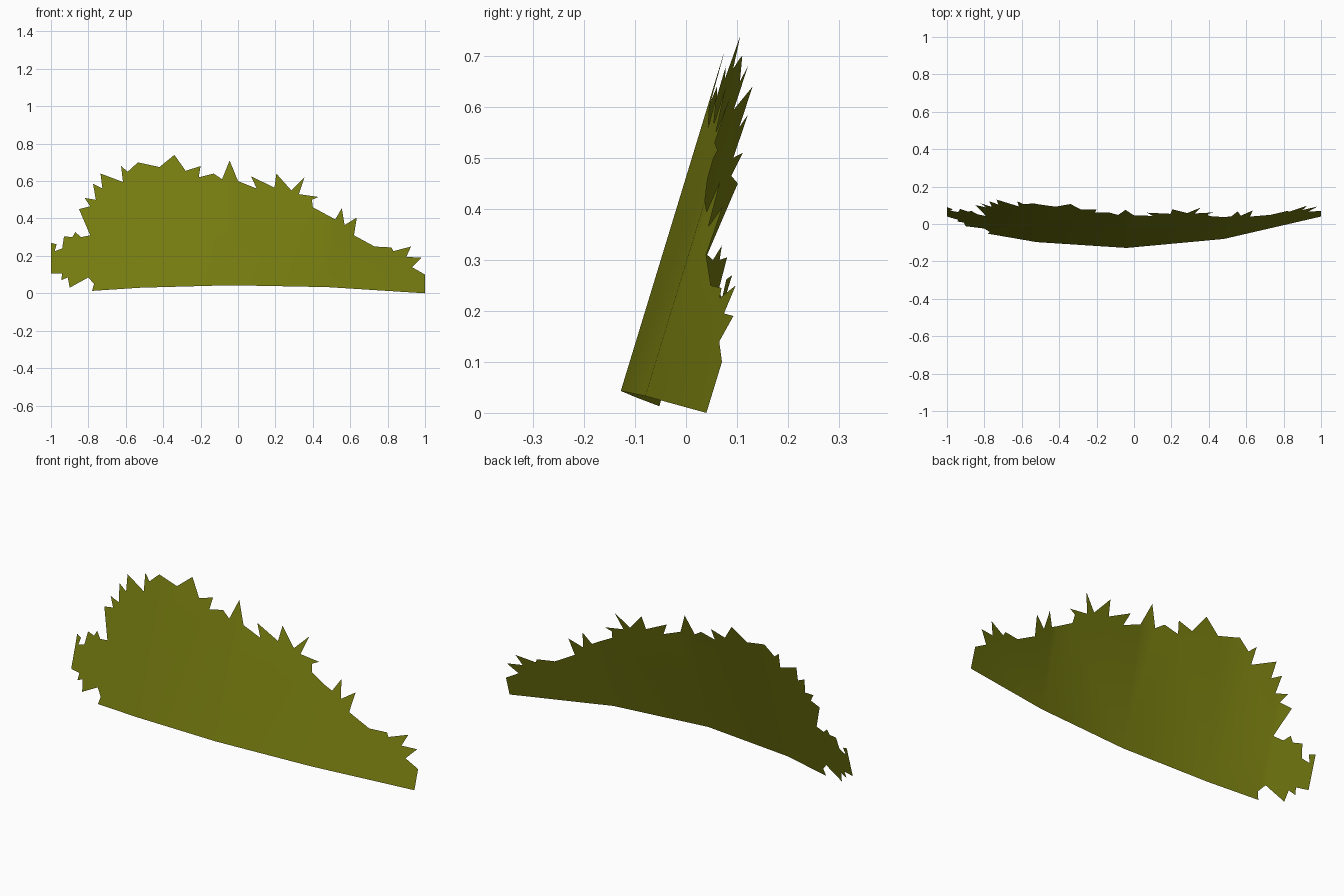
import bpy, bmesh

# Ragged leaf outline seen from the front: (x, z), clockwise from bottom left
OUTLINE = [
    (-.78, .013), (-.77, .05), (-.80, .085), (-.90, .03), (-.91, .085),
    (-.945, .07), (-.94, .105), (-1, .105), (-1, .27), (-.97, .262),
    (-.98, .225), (-.94, .24), (-.93, .305), (-.885, .30), (-.87, .328),
    (-.84, .30), (-.79, .31), (-.85, .45), (-.79, .465), (-.82, .51),
    (-.76, .50), (-.775, .585), (-.725, .56), (-.735, .64), (-.615, .595),
    (-.625, .68), (-.59, .65), (-.535, .70), (-.42, .675), (-.34, .74),
    (-.28, .655), (-.20, .68), (-.21, .62), (-.13, .64), (-.085, .61),
    (-.045, .71), (0, .60), (.10, .56), (.07, .625), (.195, .565),
    (.205, .64), (.285, .55), (.355, .62), (.325, .53), (.43, .515),
    (.395, .50), (.40, .46), (.52, .395), (.555, .455), (.57, .365),
    (.635, .405), (.62, .31), (.73, .25), (.82, .245), (.83, .225),
    (.925, .25), (.90, .195), (.98, .19), (.93, .14), (1, .10),
    (1, .0), (.48, .033), (-.04, .043), (-.52, .03),
]
# Curve of the sheet in plan: (x, y at z = 0), plus backward lean
BOW = [(-1, .008), (-.78, -.056), (-.52, -.106), (-.04, -.141), (.48, -.09), (1, .04)]
LEAN = .305


def bow(x):
    for (x0, y0), (x1, y1) in zip(BOW, BOW[1:]):
        if x <= x1 + 1e-6:
            return y0 + (y1 - y0) * (x - x0) / (x1 - x0)
    return BOW[-1][1]


# Flat cutout, split along the fold columns, then bent and tilted
bm = bmesh.new()
face = bm.faces.new([bm.verts.new((x, 0, z)) for x, z in reversed(OUTLINE)])
face.normal_update()
if face.normal.y > 0:
    face.normal_flip()
bmesh.ops.triangulate(bm, faces=bm.faces[:])
for x, _ in BOW[1:-1]:
    bmesh.ops.bisect_plane(bm, geom=bm.verts[:] + bm.edges[:] + bm.faces[:],
                           dist=1e-5, plane_co=(x, 0, 0), plane_no=(1, 0, 0))
for v in bm.verts:
    v.co.y = bow(v.co.x) + LEAN * v.co.z
bm.normal_update()
for f in bm.faces:
    f.smooth = True

mesh = bpy.data.meshes.new("leaf_sheet")
bm.to_mesh(mesh)
bm.free()
obj = bpy.data.objects.new("leaf_sheet", mesh)
bpy.context.collection.objects.link(obj)

# Single olive green colour
mat = bpy.data.materials.new("olive green")
mat.diffuse_color = (.18, .20, .005, 1)
mesh.materials.append(mat)
